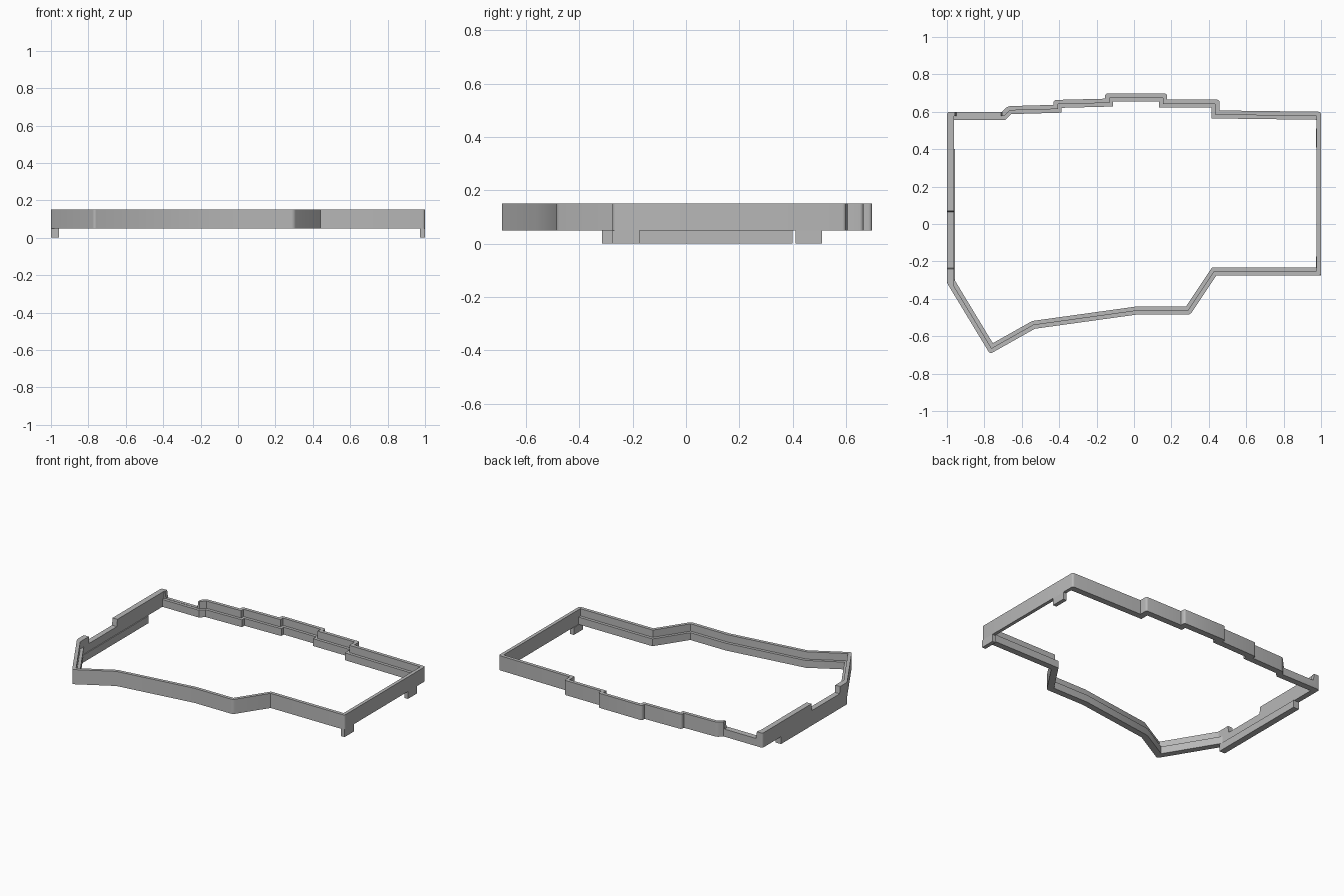
import bpy, bmesh
from mathutils import Vector

if "Cube" in bpy.data.objects:
    bpy.data.objects.remove(bpy.data.objects["Cube"], do_unlink=True)

BASE, LEDGE, TOP = 0.05, 0.10, 0.15

grey = bpy.data.materials.new("plain_grey")
grey.use_nodes = True
grey.diffuse_color = (0.48, 0.48, 0.48, 1)
grey.node_tree.nodes["Principled BSDF"].inputs["Base Color"].default_value = grey.diffuse_color


def add_object(name, bm):
    mesh = bpy.data.meshes.new(name)
    bmesh.ops.recalc_face_normals(bm, faces=bm.faces)
    bm.to_mesh(mesh)
    bm.free()
    mesh.materials.append(grey)
    obj = bpy.data.objects.new(name, mesh)
    bpy.context.collection.objects.link(obj)
    return obj


def box(name, low, high, flare=(0, 0)):
    """Box between two corners; flare widens its top."""
    low, high = Vector(low), Vector(high)
    bm = bmesh.new()
    bmesh.ops.create_cube(bm, size=1)
    for v in bm.verts:
        side = v.co.copy()
        v.co = (low + high) / 2 + side * (high - low)
        if side.z > 0:
            v.co.x += flare[0] * side.x
            v.co.y += flare[1] * side.y
    return add_object(name, bm)


# Outer outline, clockwise from the back corner on the right side
outline = [Vector(p) for p in (
    (-1, 0.60), (-0.705, 0.60), (-0.675, 0.63), (-0.43, 0.637), (-0.43, 0.663),
    (-0.155, 0.67), (-0.155, 0.698), (0.177, 0.698), (0.177, 0.665),
    (0.457, 0.665), (0.457, 0.607), (1, 0.60), (1, -0.275), (0.44, -0.275),
    (0.30, -0.485), (0.01, -0.485), (-0.53, -0.56), (-0.77, -0.695), (-1, -0.315))]
count = len(outline)


def inset(normal_width, right_width, left_width):
    """Offset the outline inwards, with own widths for the two end walls."""
    lines = []
    for i, p in enumerate(outline):
        d = outline[(i + 1) % count] - p
        width = normal_width
        if abs(d.x) < 0.001 and d.length > 0.5:
            width = right_width if p.x > 0 else left_width
        d.normalize()
        lines.append((p + Vector((d.y, -d.x)) * width, d))
    points = []
    for i in range(count):
        (a, da), (b, db) = lines[i - 1], lines[i]
        cross = da.x * db.y - da.y * db.x
        if abs(cross) < 0.001:
            points.append(b)
        else:
            gap = b - a
            points.append(a + da * ((gap.x * db.y - gap.y * db.x) / cross))
    return points


# Frame: stepped cross-section carried around the outline
lip = inset(0.023, 0.023, 0.037)
inner = inset(0.043, 0.023, 0.037)
bm = bmesh.new()
rings = [[bm.verts.new((p.x, p.y, z)) for p in points] for points, z in (
    (outline, BASE), (outline, TOP), (lip, TOP), (lip, LEDGE), (inner, LEDGE), (inner, BASE))]
for r, ring in enumerate(rings):
    following = rings[(r + 1) % len(rings)]
    for i in range(count):
        j = (i + 1) % count
        bm.faces.new((ring[i], ring[j], following[j], following[i]))

# Round the convex outer corners
corners = []
for i in range(count):
    before = (outline[i] - outline[i - 1]).normalized()
    after = (outline[(i + 1) % count] - outline[i]).normalized()
    if before.x * after.y - before.y * after.x < -0.2:
        corners.append(bm.edges.get((rings[0][i], rings[1][i])))
bmesh.ops.bevel(bm, geom=corners, offset=0.014, segments=4, profile=0.5, affect='EDGES')
bmesh.ops.remove_doubles(bm, verts=bm.verts, dist=0.0005)
bmesh.ops.dissolve_degenerate(bm, edges=bm.edges, dist=0.0002)
frame = add_object("frame", bm)

# Port openings in the back wall and the right end wall
cutters = [
    box("back_opening_cutter", (-0.95, 0.5, 0.102), (-0.712, 0.75, 0.2), (0.03, 0)),
    box("end_opening_cutter", (-1.1, -0.235, 0.102), (-0.9, 0.065, 0.2), (0, 0.02))]
bpy.context.view_layer.objects.active = frame
for cutter in cutters:
    cutter.hide_render = True
    cut = frame.modifiers.new("opening", 'BOOLEAN')
    cut.operation = 'DIFFERENCE'
    cut.solver = 'EXACT'
    cut.object = cutter
    bpy.ops.object.modifier_apply(modifier=cut.name)
    bpy.data.objects.remove(cutter, do_unlink=True)

# Strip and tabs hanging below the end walls
box("end_strip", (-1, -0.315, 0), (-0.957, 0.40, BASE))
box("front_tab", (0.973, -0.275, 0), (1, -0.175, BASE))
box("back_tab", (0.973, 0.41, 0), (1, 0.51, BASE))

bpy.ops.object.select_all(action='DESELECT')
frame.select_set(True)
bpy.ops.object.shade_smooth_by_angle(angle=0.52)
